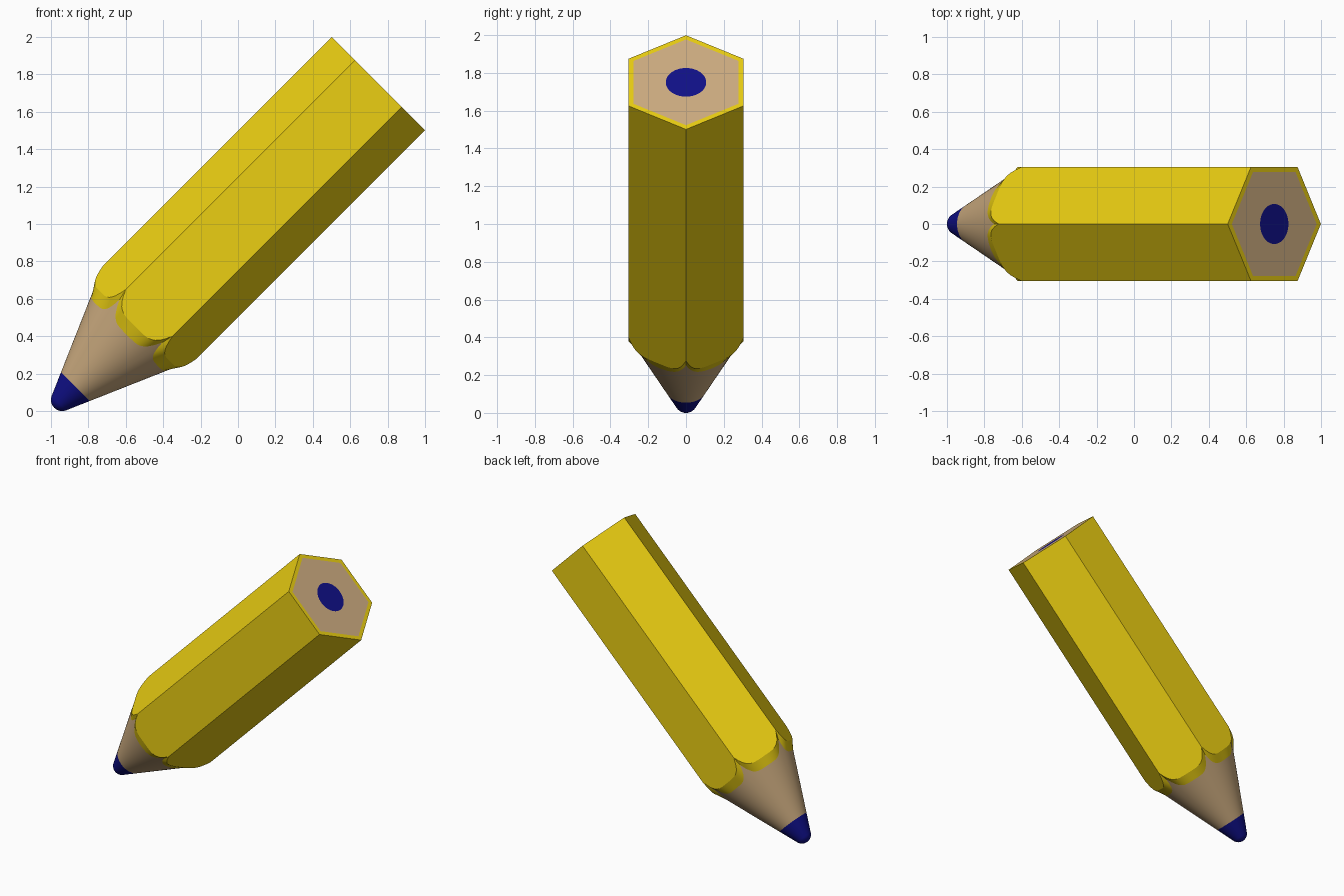
import bpy, bmesh, math
from mathutils import Vector

if "Cube" in bpy.data.objects:
    bpy.data.objects.remove(bpy.data.objects["Cube"])

# Pencil frame: axis A, origin at the centre of the rounded lead point
C = Vector((-0.94, 0, 0.06))
A = Vector((1, 0, 1)).normalized()
U = Vector((-1, 0, 1)).normalized()
V = Vector((0, -1, 0))
N = 6 * 24
LENGTH, APOTHEM, TIP_R, SLOPE = 2.39, 0.305, 0.06, 0.434
R0 = TIP_R * math.sqrt(1 + SLOPE ** 2)
LEAD_T, LEAD_R = 0.1, 0.107


def phi(th):
    return (th % (math.pi / 3)) - math.pi / 6


def hex_r(th, a=APOTHEM):
    return a / math.cos(phi(th))


def cone_r(t):
    return R0 + SLOPE * t


def scallop(th):
    s = min(1, abs(math.tan(phi(th))) / math.tan(math.pi / 6))
    return 0.553 + 0.105 * s ** 4.5


def band(th):
    t = scallop(th) - 0.063
    return t, cone_r(t)


def ring(t, r):
    return lambda th: (t, r)


def material(name, rgb):
    m = bpy.data.materials.new(name)
    m.diffuse_color = (*rgb, 1)
    m.use_nodes = True
    m.node_tree.nodes["Principled BSDF"].inputs["Base Color"].default_value = m.diffuse_color
    return m


def loft(name, rings, mat, angle=15):
    """Skin a list of rings, each a function theta -> (t, radius)."""
    bm = bmesh.new()
    rows = []
    for f in rings:
        row = []
        for j in range(N):
            th = 2 * math.pi * (j + 1e-7) / N
            t, r = f(th)
            row.append(bm.verts.new(C + A * t + r * (math.cos(th) * U + math.sin(th) * V)))
        rows.append(row)
    for a, b in zip(rows, rows[1:]):
        for j in range(N):
            k = (j + 1) % N
            bm.faces.new((a[j], a[k], b[k], b[j]))
    bmesh.ops.remove_doubles(bm, verts=bm.verts[:], dist=1e-5)
    me = bpy.data.meshes.new(name)
    bm.to_mesh(me)
    bm.free()
    me.materials.append(mat)
    ob = bpy.data.objects.new(name, me)
    bpy.context.collection.objects.link(ob)
    bpy.ops.object.select_all(action='DESELECT')
    ob.select_set(True)
    bpy.context.view_layer.objects.active = ob
    bpy.ops.object.shade_smooth_by_angle(angle=math.radians(angle))
    return ob


yellow = material("yellow_paint", (0.83, 0.62, 0.006))
wood = material("bare_wood", (0.62, 0.42, 0.22))
blue = material("blue_lead", (0.005, 0.005, 0.25))

inner_hex = lambda th: (LENGTH, hex_r(th, 0.278))

# Painted hexagonal barrel with scalloped bevel band and end rim
loft("painted_barrel", [band, lambda th: (scallop(th), hex_r(th)),
                        lambda th: (LENGTH, hex_r(th)), inner_hex], yellow)

# Sharpened wooden cone
loft("wood_cone", [ring(LEAD_T, cone_r(LEAD_T)), band], wood, 30)

# Rounded lead point
end = math.pi / 2 - math.atan(SLOPE)
dome = [ring(-TIP_R * math.cos(end * i / 10), TIP_R * math.sin(end * i / 10)) for i in range(11)]
loft("lead_point", dome + [ring(LEAD_T, cone_r(LEAD_T))], blue, 30)

# Flat end: wood face and lead core
loft("wood_end", [inner_hex, ring(LENGTH, LEAD_R)], wood)
loft("lead_end", [ring(LENGTH, LEAD_R), ring(LENGTH, 0)], blue)
